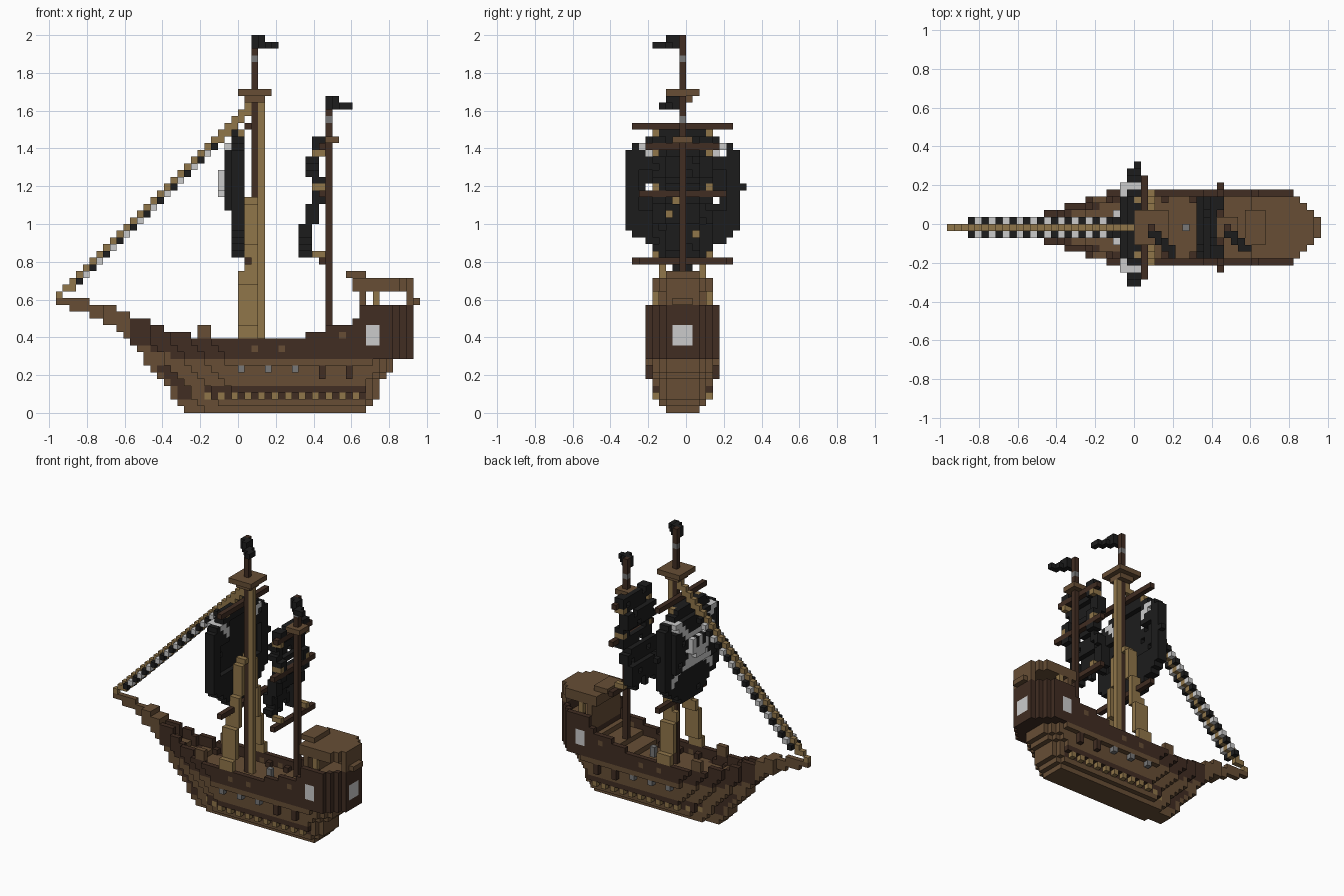
import bpy
import bmesh
from mathutils import Vector

cube = bpy.data.objects.get("Cube")
if cube:
    bpy.data.objects.remove(cube, do_unlink=True)

U = 2 / 56      # size of one block
MID = -1        # block column of the ship's centreline

COLOURS = {
    "dark_brown": (0.052, 0.026, 0.016),
    "brown": (0.135, 0.076, 0.036),
    "tan": (0.28, 0.18, 0.068),
    "black": (0.012, 0.012, 0.012),
    "pale_grey": (0.6, 0.6, 0.6),
    "steel_grey": (0.19, 0.19, 0.19),
}
NAMES = list(COLOURS)
MATS = []
for name, rgb in COLOURS.items():
    m = bpy.data.materials.new(name)
    m.use_nodes = True
    m.diffuse_color = (*rgb, 1)
    m.node_tree.nodes["Principled BSDF"].inputs["Base Color"].default_value = (*rgb, 1)
    MATS.append(m)

AXES = [Vector(a) for a in ((1, 0, 0), (0, 1, 0), (0, 0, 1))]


def build(name, cells):
    """Turn a dictionary of coloured blocks into one mesh of outer faces."""
    bm = bmesh.new()
    cache = {}

    def vert(p):
        key = tuple(int(c) for c in p)
        if key not in cache:
            cache[key] = bm.verts.new(Vector(key) * U)
        return cache[key]

    for cell, colour in cells.items():
        for k in range(3):
            n, a, b = AXES[k], AXES[(k + 1) % 3], AXES[(k + 2) % 3]
            for side in (0, 1):
                step = n if side else -n
                if tuple(int(c) for c in Vector(cell) + step) in cells:
                    continue
                p = Vector(cell) + n * side
                loop = [p, p + a, p + a + b, p + b]
                face = bm.faces.new([vert(q) for q in (loop if side else loop[::-1])])
                face.material_index = NAMES.index(colour)
    mesh = bpy.data.meshes.new(name)
    bm.to_mesh(mesh)
    bm.free()
    for m in MATS:
        mesh.materials.append(m)
    bpy.context.collection.objects.link(bpy.data.objects.new(name, mesh))


def fill(cells, xs, half, zs, colour):
    """Add a box of blocks, symmetric about the centreline."""
    for x in range(*xs):
        for d in range(-half, half + 1):
            for z in range(*zs):
                cells[x, MID + d, z] = colour


def pair(cells, x, d, z, colour):
    for s in (-1, 1):
        cells[x, MID + s * d, z] = colour


# Hull: bow and stern position of each layer, rail height along the length
BOW = [-8, -9, -10, -10, -11, -12, -13, -14, -14, -15, -16, -17, -18, -20, -20, -20]
STERN = [19, 20, 21, 21, 21, 22, 23, 23] + [26] * 8
RAIL = [(-13, 14), (-11, 13), (-7, 12), (10, 11), (13, 12), (17, 13), (18, 14), (99, 16)]


def rail(x):
    return next(h for limit, h in RAIL if x < limit)


def half_width(x, z):
    cap = (2, 3)[z] if z < 2 else 4 if z < 7 else 5
    entry = max(0, (x - max(BOW[z], -16)) // 3)
    return min(cap, 1 + entry, 2 + STERN[z] - 1 - x)


hull = {}
for z in range(16):
    for x in range(BOW[z], STERN[z]):
        top = rail(x)
        if z >= top:
            continue
        w = half_width(x, z)
        ports = z == 2 and -5 <= x < 19
        if ports and x % 2 == 0:
            w = min(w, 3)
        planking = z >= 8 + max(0, (-8 - x) // 3) and x > -17
        for d in range(-w, w + 1):
            edge = abs(d) == w or x in (BOW[z], STERN[z] - 1)
            if z >= top - 2 and not edge:
                continue
            deck = z == top - 3 and not edge
            colour = "dark_brown" if planking and not deck else "brown"
            # dark stem trim, strip of ports
            if edge and 1 < z < 7 and BOW[z] < x <= BOW[z] + 2:
                colour = "dark_brown"
            if edge and (ports or z == 3 and -5 <= x < 19):
                colour = "tan" if ports and x % 2 else "dark_brown"
            hull[x, MID + d, z] = colour

# Side and stern windows, brown studs and bitts
for z in (10, 11, 12):
    for x in (19, 20):
        pair(hull, x, 5, z, "pale_grey")
    for d in (-1, 0, 1):
        hull[25, MID + d, z] = "pale_grey"
for x, z in ((2, 9), (6, 9), (15, 11)):
    pair(hull, x, 5, z, "brown")
for x in (-6, -5):
    for z in (11, 12):
        pair(hull, x, 4, z, "brown")
build("hull", hull)

# Cannons and dark brackets below the wale
cannons = {}
for x in (0, 4, 8):
    pair(cannons, x, 5, 6, "steel_grey")
for x in (12, 16):
    for z in (5, 6):
        pair(cannons, x, 5, z, "dark_brown")
build("cannons", cannons)

# Bowsprit stepping down into the bow
sprit = {}
for x in range(-27, -16):
    z = 16 - max(0, x + 26) // 4
    fill(sprit, (x, x + 1), int(x > -21), (z - 1 if x > -26 else z, z + 1), "brown")
build("bowsprit", sprit)

# Stern cabin: bulkhead, posts, rear wall, stepped roof, balcony
cabin = {}
for x in range(17, 26):
    fill(cabin, (x, x + 1), min(4, 27 - x), (18, 20), "brown")
fill(cabin, (18, 19), 4, (14, 18), "brown")
fill(cabin, (25, 26), 2, (16, 18), "brown")
for z in (14, 15, 16, 17):
    pair(cabin, 20, 4, z, "tan" if z > 15 else "brown")
fill(cabin, (16, 19), 2, (20, 21), "brown")
fill(cabin, (26, 27), 1, (16, 17), "brown")
build("stern_cabin", cabin)

# Deck fittings
fittings = {}
fill(fittings, (7, 8), 0, (9, 11), "steel_grey")
for x in (0, 4, 8):
    pair(fittings, x, 4, 9, "dark_brown")
build("deck_fittings", fittings)


# Masts with lookouts and grey bands
def mast(name, x, base, top, band, nest, reach):
    cells = {}
    fill(cells, (x, x + 1), 0, (base, top), "dark_brown")
    cells[x, MID, band] = "steel_grey"
    fill(cells, (x - reach, x + reach + 1), reach, (nest, nest + 1), "brown")
    if reach > 1:
        fill(cells, (x - 1, x + 2), 1, (nest - 1, nest), "brown")
        fill(cells, (x + 1, x + 2), 0, (base, nest - 1), "tan")
    build(name, cells)


mast("main_mast", 2, 8, 56, 52, 47, 2)
mast("mizzen_mast", 13, 9, 47, 43, 40, 1)

# Yards
yards = {}
for x, z, half in ((1, 42, 7), (1, 22, 7), (12, 39, 5), (12, 32, 6), (12, 22, 6)):
    fill(yards, (x, x + 1), half, (z, z + 1), "dark_brown")
build("yards", yards)

# Shrouds leaning from the rails in to the main mast
shrouds = {}
for z in range(9, 32):
    for x in range(0 if z < 21 else 1, 3):
        pair(shrouds, x, round(5 - (z - 9) * 0.16), z, "tan")
build("shrouds", shrouds)

# Forestay with alternating pennants on both sides
stay = {}
for x in range(-27, 2):
    z = x + 44
    stay[x, MID, z] = "tan"
    if x > -26:
        stay[x, MID, z - 1] = "tan"
    if -24 <= x < -3:
        pair(stay, x, 1, z - 1, "pale_grey" if x % 2 else "black")
build("forestay", stay)

# Main sail: bellied, tattered, with crossed pale marks
sail = {}
holes = {(4, 35), (-5, 33), (5, 31), (-6, 25), (3, 33), (-2, 24), (6, 38)}
for z in range(23, 42):
    half = min(8, 3 + (z - 23) * 3 // 2, 4 + (41 - z) * 3 // 2)
    front = -2 if 30 <= z < 40 else -1
    for d in range(-half, half + 1):
        if (d, z) in holes:
            continue
        belly = front + (abs(d) > 6 and front < -1)
        bone = 2 < abs(d) < 7 and abs(abs(z - 33.5) - abs(d)) < 1 and z < 40
        for x in (belly, belly + 1):
            pale = bone and (z > 33 or x == belly)
            sail[x, MID + d, z] = "pale_grey" if pale else "black"
        if 36 <= z < 40 and 3 < abs(d) < 8:
            sail[0, MID + d, z] = "pale_grey" if bone else "black"
fill(sail, (0, 1), 4, (40, 42), "black")
pair(sail, 0, 4, 41, "tan")
fill(sail, (-3, -2), 2, (33, 36), "pale_grey")
fill(sail, (-3, -2), 1, (32, 33), "pale_grey")
fill(sail, (-2, -1), 2, (30, 37), "pale_grey")
for z in (34, 35):
    pair(sail, -3, 1, z, "black")
sail[0, 8, 33] = "black"
build("main_sail", sail)

# Mizzen sails: two ragged panels tied with tan ends
mizzen = {}
for z in range(23, 41):
    upper = z > 32
    x = (10 if 34 < z < 38 else 11) if upper else (9 if z < 28 else 10 if z < 31 else 11)
    for d in range(-4, 5):
        torn = (d * 5 + z * 3) % 11 == 0 or (z in (23, 33) and d % 3 != 0)
        if not torn:
            mizzen[x, MID + d, z] = "black"
            if abs(d) > 2:
                mizzen[x + 1, MID + d, z] = "black"
for z in (23, 33, 38):
    for x in (11, 12):
        pair(mizzen, x, 4, z, "tan")
build("mizzen_sails", mizzen)


# Flags streaming diagonally from the mast heads
def flag(name, x, z, steps, end):
    cells = {}
    for k in range(steps):
        for i in range(x + k, min(x + k + 2, end)):
            cells[i, MID - 1 - k, z] = "black"
            if k < 2 and i < x + 2:
                cells[i, MID - 1 - k, z + 1] = "black"
    build(name, cells)


flag("main_flag", 2, 54, 4, 6)
flag("mizzen_flag", 13, 45, 3, 17)
